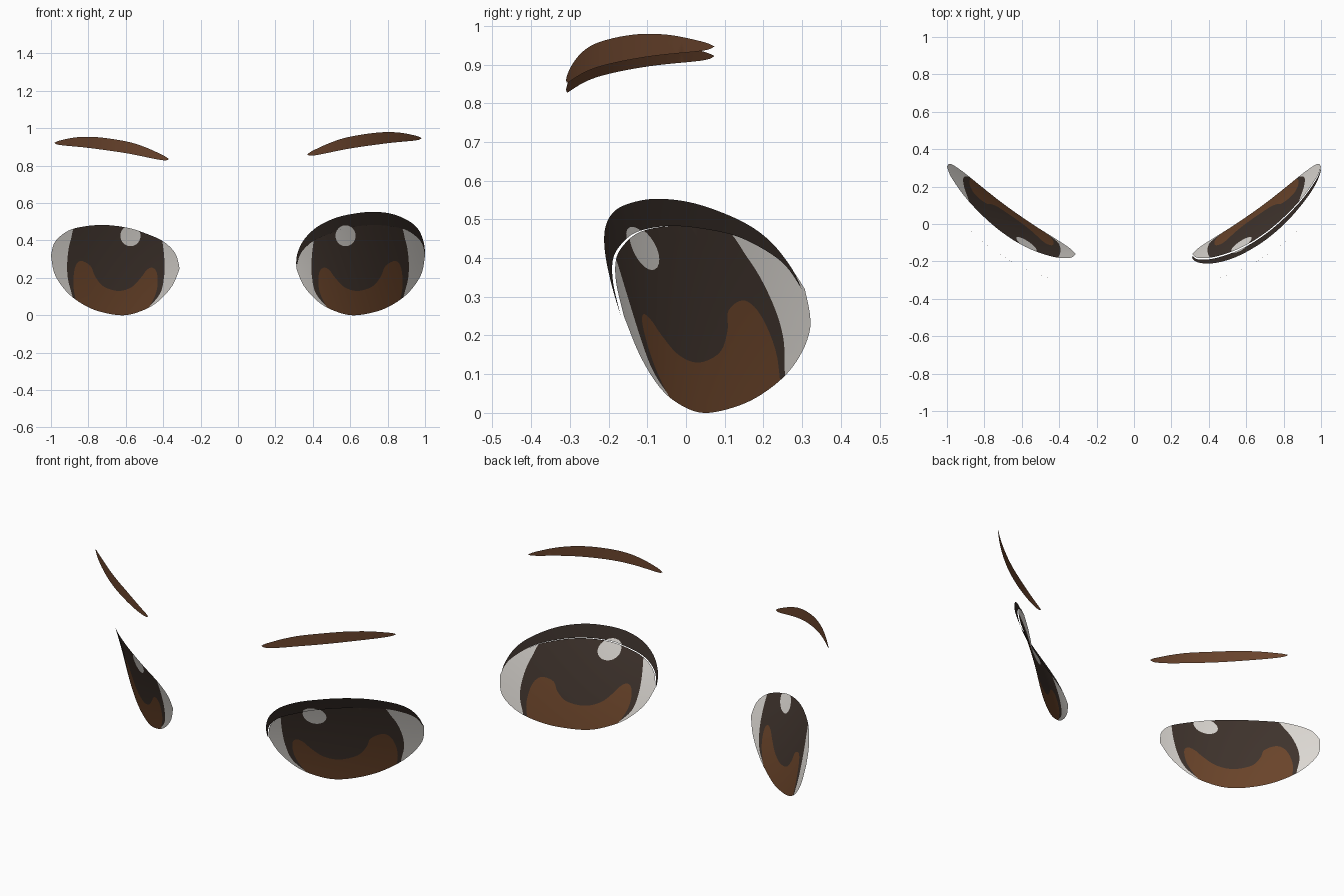
import bpy
import math
from mathutils import Vector
from mathutils.geometry import delaunay_2d_cdt

cube = bpy.data.objects.get("Cube")
if cube:
    bpy.data.objects.remove(cube, do_unlink=True)


def make_material(name, rgb):
    material = bpy.data.materials.new(name)
    material.use_nodes = True
    colour = (*rgb, 1)
    material.diffuse_color = colour
    shader = material.node_tree.nodes["Principled BSDF"]
    shader.inputs["Base Color"].default_value = colour
    shader.inputs["Roughness"].default_value = 0.8
    return material


white = make_material("eye white", (.74, .71, .67))
dark = make_material("dark iris", (.052, .035, .027))
brown = make_material("warm brown", (.15, .06, .024))
brow_brown = make_material("brow brown", (.14, .056, .025))
lash_black = make_material("lash dark", (.036, .025, .02))


def smooth_curve(points, closed=False, steps=6):
    """Catmull-Rom curve through the given points."""
    pts = [Vector(p) for p in points]
    count = len(pts)
    spans = count if closed else count - 1

    def at(i):
        return pts[i % count] if closed else pts[max(0, min(count - 1, i))]

    curve = []
    for i in range(spans):
        a, b, c, d = (at(i + k) for k in (-1, 0, 1, 2))
        for s in range(steps):
            t = s / steps
            curve.append(b + (c - a) * t / 2
                         + (a * 2 - b * 5 + c * 4 - d) * t * t / 2
                         + (b * 3 - a - c * 3 + d) * t ** 3 / 2)
    return curve if closed else curve + [pts[-1]]


def inside(point, polygon):
    result = False
    for a, b in zip(polygon, polygon[1:] + polygon[:1]):
        if (a.y > point.y) != (b.y > point.y):
            if point.x < a.x + (point.y - a.y) * (b.x - a.x) / (b.y - a.y):
                result = not result
    return result


def build_sheet(name, outline, depth, base, regions=(), side=1, lift=0, spacing=.03):
    """Curved sheet bounded by the outline, with coloured regions cut into it."""
    points, edges = [], []
    for loop in [outline] + [region for region, _ in regions]:
        start, size = len(points), len(loop)
        points += loop
        edges += [(start + i, start + (i + 1) % size) for i in range(size)]
    # Inner grid points let the sheet follow its curvature
    for i in range(math.ceil(1 / spacing) + 1):
        for j in range(math.ceil(1 / spacing) + 1):
            p = Vector((i * spacing, j * spacing))
            if inside(p, outline):
                points.append(p)
    flat, _, faces, *_ = delaunay_2d_cdt(points, edges, [], 0, 1e-5)

    kept, slots = [], []
    for face in faces:
        centre = sum((flat[i] for i in face), Vector((0, 0))) / len(face)
        if not inside(centre, outline):
            continue
        slot = 0
        for number, (region, _) in enumerate(regions, 1):
            if inside(centre, region):
                slot = number
        kept.append(tuple(face) if side > 0 else tuple(reversed(face)))
        slots.append(slot)
    used = sorted({i for face in kept for i in face})
    index = {old: new for new, old in enumerate(used)}
    verts = [(side * flat[i].x, depth(flat[i].x, flat[i].y), flat[i].y + lift) for i in used]

    mesh = bpy.data.meshes.new(name)
    mesh.from_pydata(verts, [], [[index[i] for i in face] for face in kept])
    for material in [base] + [m for _, m in regions]:
        mesh.materials.append(material)
    for polygon, slot in zip(mesh.polygons, slots):
        polygon.material_index = slot
        polygon.use_smooth = True
    obj = bpy.data.objects.new(name, mesh)
    bpy.context.collection.objects.link(obj)
    return obj


# Curved surfaces that the parts lie on
def eye_depth(x, z):
    u, v = x - .65, z - .25
    return .003 + .71 * u + .67 * u * u - .33 * v - .2 * v * v - .1 * u * v


def lash_depth(x, z):
    return eye_depth(x, z) - .008


def brow_depth(x, z):
    u = x - .37
    return -.31 + .17 * u + .744 * u * u


# Eye outline, from the inner corner over the top and back underneath
eye_top = smooth_curve([(.312, .25), (.335, .33), (.4, .395), (.5, .44), (.6, .47), (.73, .483),
                        (.85, .47), (.92, .445), (.98, .39), (1, .32)])
eye_bottom = smooth_curve([(1, .32), (.98, .22), (.92, .13), (.84, .065), (.74, .02), (.61, 0),
                           (.5, .03), (.42, .08), (.35, .16), (.312, .25)])
eye_outline = eye_top + eye_bottom[1:-1]

# Painted areas; those reaching past the outline are trimmed by it
iris = smooth_curve([(.42, .5), (.405, .4), (.394, .3), (.396, .2), (.42, .11), (.5, .02), (.6, -.1),
                     (.85, -.05), (.885, .1), (.91, .2), (.912, .3), (.895, .4), (.85, .5),
                     (.65, .6)], closed=True)
glow = smooth_curve([(.435, .23), (.43, .16), (.45, .09), (.5, .015), (.62, -.08), (.82, -.02),
                     (.875, .12), (.875, .24), (.845, .29), (.79, .265), (.765, .21), (.72, .155),
                     (.64, .13), (.57, .15), (.52, .2), (.49, .24), (.46, .255)], closed=True)
highlight = [Vector((.575 + .054 * math.cos(a), .425 + .056 * math.sin(a)))
             for a in (math.tau * k / 24 for k in range(24))]

for side, label in ((1, "left"), (-1, "right")):
    build_sheet(label + "_eye", eye_outline, eye_depth, white,
                [(iris, dark), (glow, brown), (highlight, white)], side)

# Upper lash, a band above the left eye only
lash_top = smooth_curve([(.312, .25), (.315, .32), (.35, .4), (.42, .47), (.52, .52), (.63, .545),
                         (.73, .553), (.83, .54), (.92, .5), (.97, .45), (.995, .38), (1, .32)])
build_sheet("left_upper_lash", lash_top + eye_top[-2:0:-1], lash_depth, lash_black,
            [(highlight, white)])

# Eyebrows, the right one set slightly lower
brow_upper = smooth_curve([(.37, .86), (.4, .88), (.5, .925), (.6, .955), (.75, .977), (.86, .977),
                           (.95, .96), (.983, .947)])
brow_lower = smooth_curve([(.983, .947), (.95, .935), (.8, .92), (.6, .892), (.45, .862), (.39, .853),
                           (.37, .86)])
brow = brow_upper + brow_lower[1:-1]
build_sheet("left_eyebrow", brow, brow_depth, brow_brown)
build_sheet("right_eyebrow", brow, brow_depth, brow_brown, side=-1, lift=-.025)
